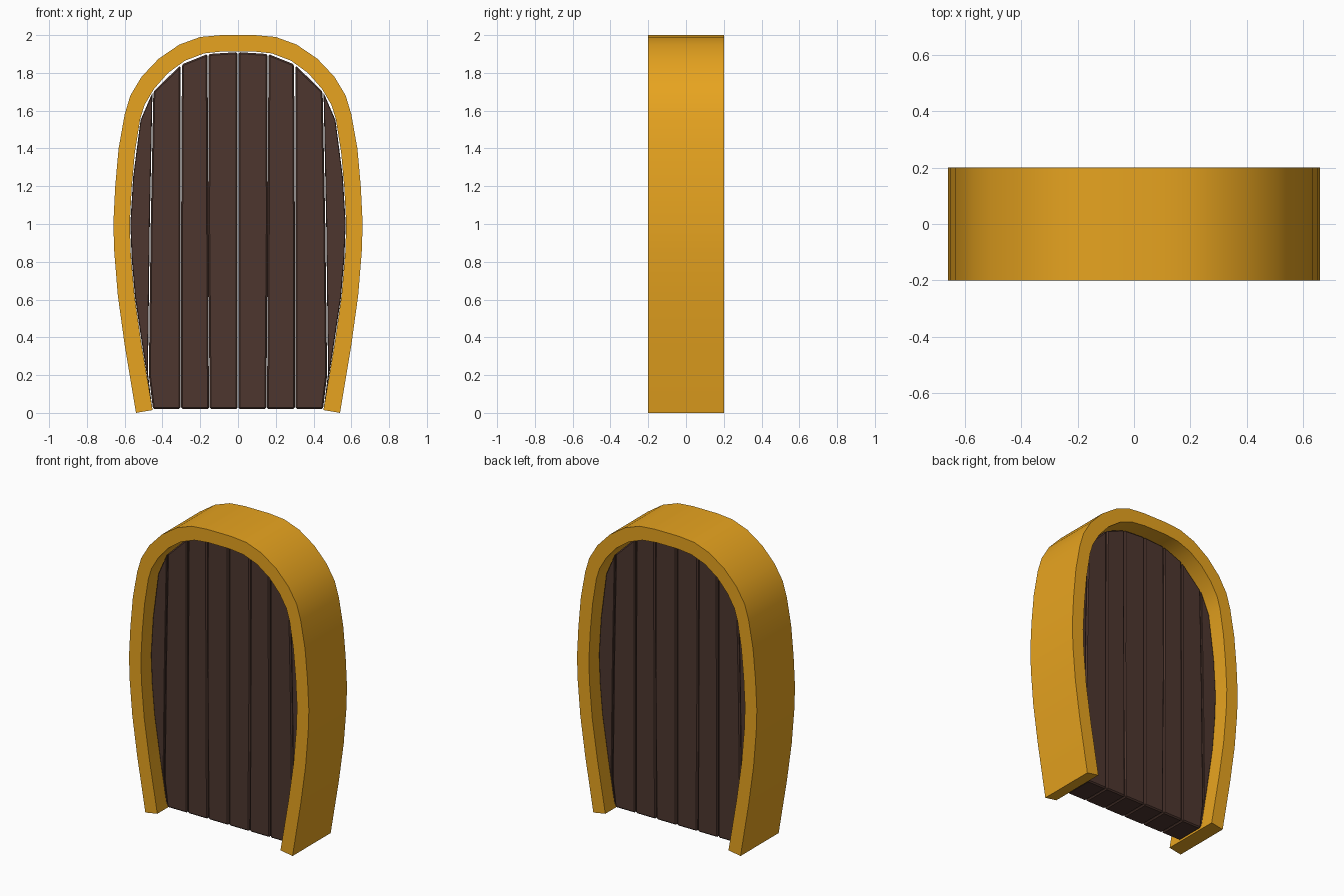
import bpy
import bmesh
import math

if "Cube" in bpy.data.objects:
    bpy.data.objects.remove(bpy.data.objects["Cube"])


def material(name, color):
    m = bpy.data.materials.new(name)
    m.diffuse_color = color
    m.use_nodes = True
    m.node_tree.nodes["Principled BSDF"].inputs["Base Color"].default_value = m.diffuse_color
    return m


def extrude_profile(name, points, depth, mat, bevel=0.0):
    """Solid from an (x, z) outline, centred on y = 0."""
    bm = bmesh.new()
    face = bm.faces.new([bm.verts.new((x, -depth / 2, z)) for x, z in points])
    ext = bmesh.ops.extrude_face_region(bm, geom=[face])
    moved = [g for g in ext["geom"] if isinstance(g, bmesh.types.BMVert)]
    bmesh.ops.translate(bm, verts=moved, vec=(0, depth, 0))
    bmesh.ops.recalc_face_normals(bm, faces=bm.faces)
    mesh = bpy.data.meshes.new(name)
    bm.to_mesh(mesh)
    bm.free()
    mesh.materials.append(mat)
    obj = bpy.data.objects.new(name, mesh)
    bpy.context.collection.objects.link(obj)
    if bevel:
        b = obj.modifiers.new("edge_bevel", "BEVEL")
        b.width = bevel
        b.segments = 1
        b.limit_method = "ANGLE"
        b.angle_limit = math.radians(40)
    return obj


gold = material("frame_gold", (0.80, 0.37, 0.014, 1))
wood = material("dark_wood", (0.075, 0.037, 0.028, 1))

# Arched frame: right half outlines, bottom to top, then mirrored
outer = [(0.54, 0.0), (0.60, 0.36), (0.636, 0.62), (0.655, 0.85), (0.66, 1.0),
         (0.65, 1.20), (0.632, 1.40), (0.60, 1.58), (0.57, 1.68), (0.51, 1.78),
         (0.42, 1.875), (0.31, 1.95), (0.20, 1.99), (0.09, 2.0)]
inner = [(0.452, 0.015), (0.512, 0.37), (0.548, 0.62), (0.568, 0.85), (0.573, 1.0),
         (0.563, 1.19), (0.546, 1.38), (0.518, 1.555), (0.495, 1.63), (0.445, 1.715),
         (0.37, 1.80), (0.28, 1.865), (0.18, 1.903), (0.08, 1.914)]


def mirror(pts):
    return [(-x, z) for x, z in reversed(pts)]


outline = outer + mirror(outer) + [(-x, z) for x, z in inner] + inner[::-1]
frame = extrude_profile("arched_frame", outline, 0.4, gold)
bpy.context.view_layer.objects.active = frame
frame.select_set(True)
bpy.ops.object.shade_smooth_by_angle(angle=math.radians(30))

# Door planks: right half, mirrored to the left
planks = {
    "centre_plank": [(0.002, 0.02), (0.15, 0.02), (0.158, 1.0), (0.156, 1.90), (0.002, 1.91)],
    "middle_plank": [(0.154, 0.02), (0.301, 0.02), (0.301, 1.0), (0.297, 1.845), (0.161, 1.90)],
    "outer_plank": [(0.305, 0.02), (0.45, 0.02), (0.472, 0.20), (0.462, 1.0),
                    (0.448, 1.70), (0.305, 1.84)],
    "edge_plank": [(0.455, 0.03), (0.50, 0.31), (0.545, 0.61), (0.563, 0.82), (0.57, 1.0),
                   (0.555, 1.25), (0.516, 1.55), (0.453, 1.695), (0.467, 1.0), (0.477, 0.21)],
}
for name, pts in planks.items():
    extrude_profile(name + "_right", pts, 0.2, wood, 0.008)
    extrude_profile(name + "_left", mirror(pts), 0.2, wood, 0.008)
